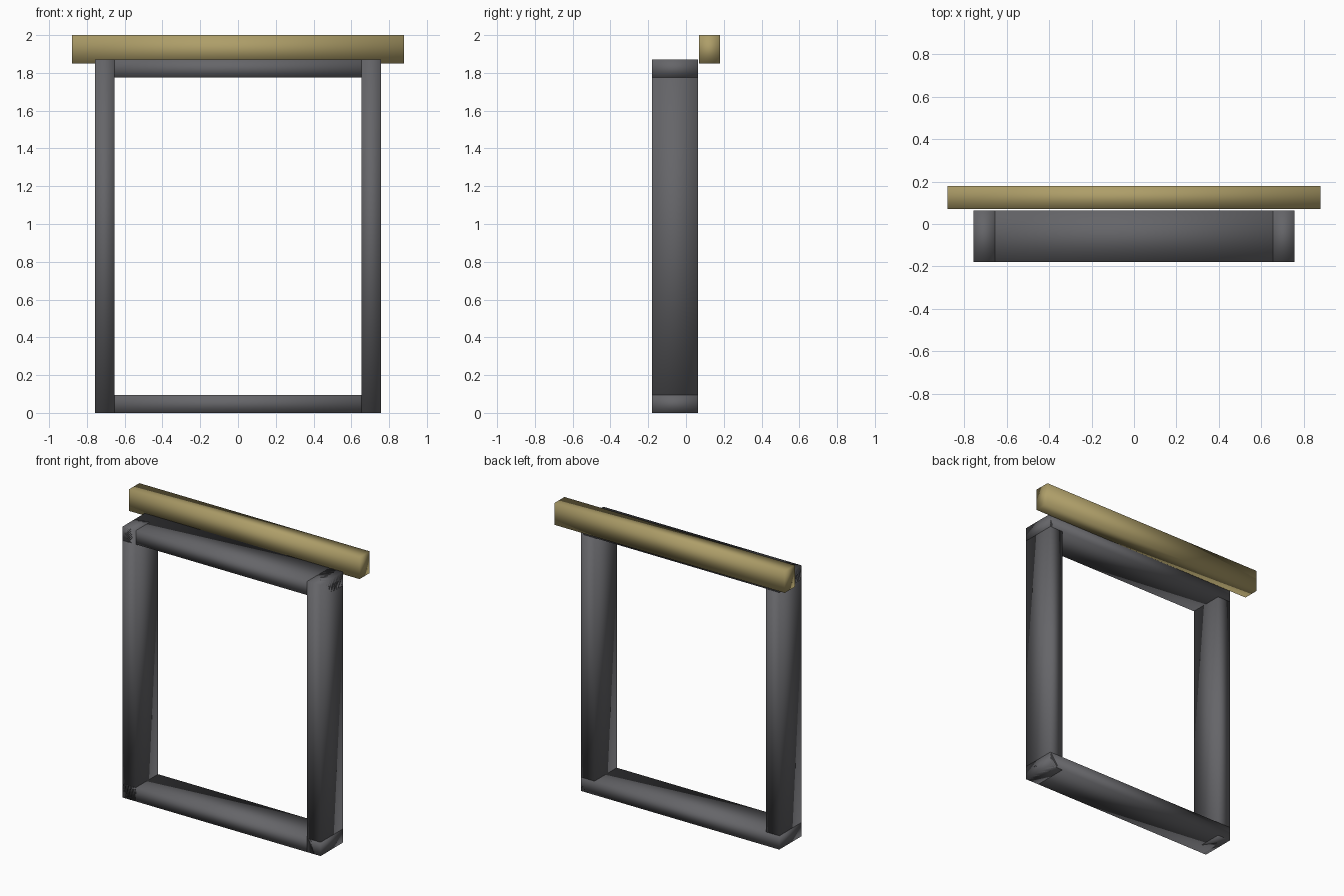
import bpy

if "Cube" in bpy.data.objects:
    bpy.data.objects.remove(bpy.data.objects["Cube"])


def material(name, color):
    m = bpy.data.materials.new(name)
    m.diffuse_color = color
    m.use_nodes = True
    m.node_tree.nodes["Principled BSDF"].inputs["Base Color"].default_value = m.diffuse_color
    return m


def box(name, x, y, z, mat):
    """Smooth-shaded box spanning the given (min, max) ranges."""
    spans = (x, y, z)
    bpy.ops.mesh.primitive_cube_add(size=1, location=[(a + b) / 2 for a, b in spans])
    ob = bpy.context.object
    ob.name = name
    ob.scale = [b - a for a, b in spans]
    bpy.ops.object.transform_apply(location=False, rotation=False, scale=True)
    bpy.ops.object.shade_smooth()
    ob.data.materials.append(mat)
    return ob


dark = material("dark_frame", (0.13, 0.13, 0.14, 1))
brass = material("brass_bar", (0.42, 0.34, 0.14, 1))

W, H = 0.757, 1.87          # frame half width and height
DEPTH = (-0.18, 0.063)      # frame front and back
POST, RAIL = 0.102, 0.095   # member thicknesses

# Side posts
for side, x in (("left", (-W, -W + POST)), ("right", (W - POST, W))):
    box(side + "_post", x, DEPTH, (0, H), dark)

# Rails run the full width, through the posts
for end, z in (("bottom", (0, RAIL)), ("top", (H - RAIL, H))):
    box(end + "_rail", (-W, W), DEPTH, z, dark)

# Header bar behind the top of the frame
box("header_bar", (-0.88, 0.88), (0.07, 0.18), (1.85, 2.0), brass)
